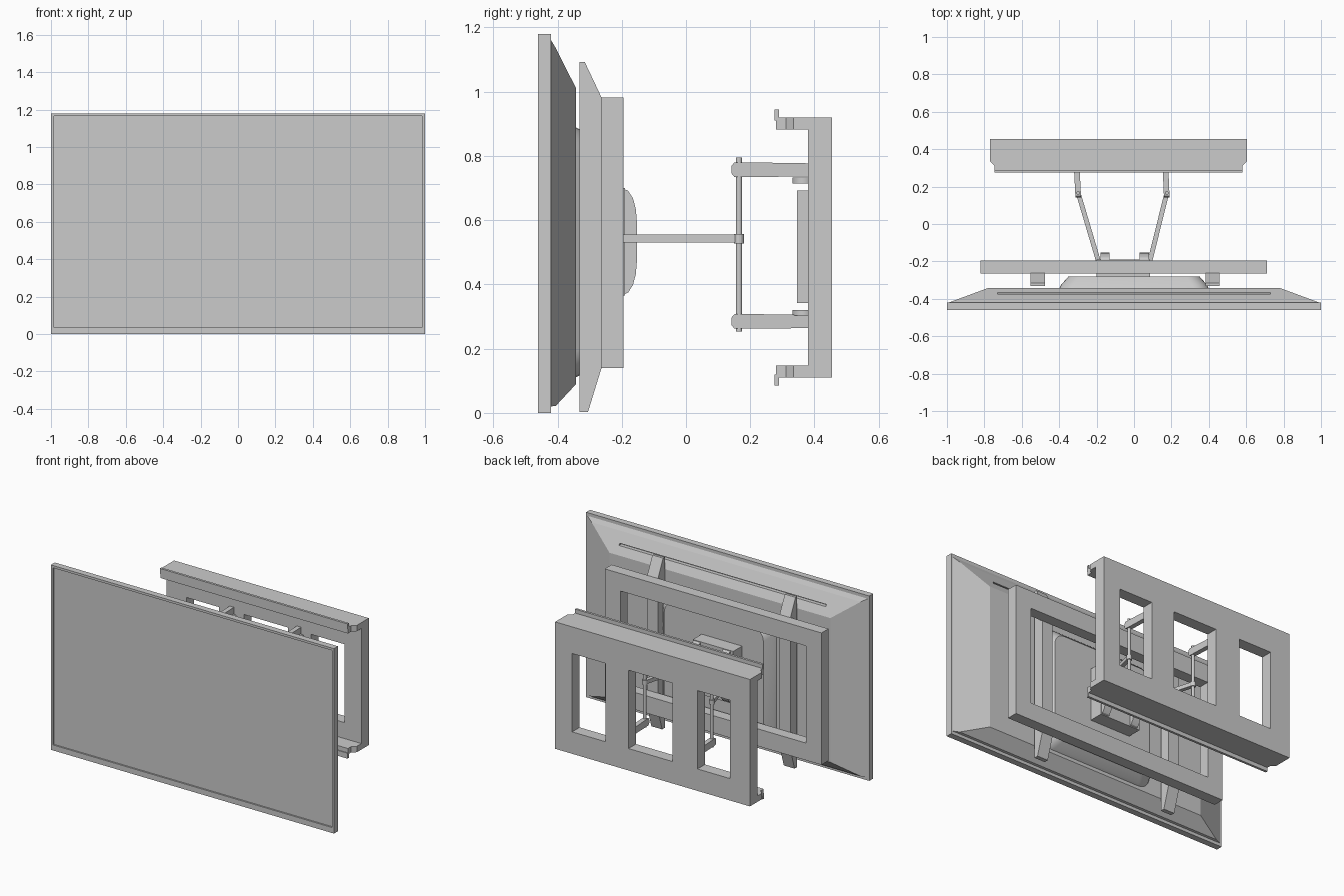
import bpy, bmesh, math
from mathutils import Vector

if "Cube" in bpy.data.objects:
    bpy.data.objects.remove(bpy.data.objects["Cube"])


def finish(name, bm):
    bmesh.ops.remove_doubles(bm, verts=bm.verts, dist=1e-5)
    bmesh.ops.recalc_face_normals(bm, faces=bm.faces)
    me = bpy.data.meshes.new(name)
    bm.to_mesh(me)
    bm.free()
    ob = bpy.data.objects.new(name, me)
    bpy.context.collection.objects.link(ob)
    return ob


def loft(name, rings):
    """Skin a list of equal-length point rings and cap both ends."""
    bm = bmesh.new()
    vs = [[bm.verts.new(p) for p in r] for r in rings]
    n = len(vs[0])
    for a, b in zip(vs, vs[1:]):
        for i in range(n):
            j = (i + 1) % n
            bm.faces.new((a[i], a[j], b[j], b[i]))
    bm.faces.new(vs[0])
    bm.faces.new(vs[-1])
    return finish(name, bm)


def box(name, x0, x1, y0, y1, z0, z1):
    return loft(name, [rect(x0, x1, z0, z1, y) for y in (y0, y1)])


def rect(x0, x1, z0, z1, y):
    return [(x0, y, z0), (x1, y, z0), (x1, y, z1), (x0, y, z1)]


def round_rect(hw, z0, z1, y, r, seg=6):
    pts = []
    for cx, cz, a0 in ((hw - r, z1 - r, 0), (r - hw, z1 - r, 90),
                       (r - hw, z0 + r, 180), (hw - r, z0 + r, 270)):
        for i in range(seg + 1):
            a = math.radians(a0 + 90 * i / seg)
            pts.append((cx + r * math.cos(a), y, cz + r * math.sin(a)))
    return pts


def side_prism(name, prof, x0, x1):
    return loft(name, [[(x, y, z) for y, z in prof] for x in (x0, x1)])


def top_prism(name, prof, z0, z1):
    return loft(name, [[(x, y, z) for x, y in prof] for z in (z0, z1)])


def strip(path, w):
    """Outline of a flat bar of width w following a path in x,y."""
    left, right = [], []
    for i, p in enumerate(path):
        a, b = Vector(path[max(i - 1, 0)]), Vector(path[min(i + 1, len(path) - 1)])
        d = (b - a).normalized() * w / 2
        left.append((p[0] - d.y, p[1] + d.x))
        right.append((p[0] + d.y, p[1] - d.x))
    return left + right[::-1]


def grid_frame(name, xs, zs, holes, y0, y1):
    """Panel of rectangular cells with some cells left open."""
    bm = bmesh.new()
    v = [[bm.verts.new((x, y0, z)) for z in zs] for x in xs]
    for i in range(len(xs) - 1):
        for k in range(len(zs) - 1):
            if (i, k) not in holes:
                bm.faces.new((v[i][k], v[i + 1][k], v[i + 1][k + 1], v[i][k + 1]))
    ext = bmesh.ops.extrude_face_region(bm, geom=bm.faces[:], use_keep_orig=True)
    for e in ext["geom"]:
        if isinstance(e, bmesh.types.BMVert):
            e.co.y = y1
    return finish(name, bm)


def cut(ob, cutter):
    m = ob.modifiers.new("cut", 'BOOLEAN')
    m.operation, m.object, m.solver = 'DIFFERENCE', cutter, 'EXACT'
    bpy.context.view_layer.objects.active = ob
    bpy.ops.object.modifier_apply(modifier=m.name)
    bpy.data.objects.remove(cutter)


def cylinder(name, x, y, r, z0, z1, n=16):
    return top_prism(name, [(x + r * math.cos(2 * math.pi * i / n),
                             y + r * math.sin(2 * math.pi * i / n)) for i in range(n)], z0, z1)


# Screen: bezel ring plus recessed panel
grid_frame("bezel", (-1, -0.985, 0.985, 1), (0, 0.035, 1.165, 1.18), {(1, 1)}, -0.46, -0.42)
box("display_panel", -0.987, 0.987, -0.45, -0.42, 0.033, 1.167)

# Tapered back shell with upper slot
shell = loft("back_shell", [rect(-0.99, 0.99, 0.02, 1.16, -0.42),
                            rect(-0.95, 0.95, 0.022, 1.135, -0.405),
                            rect(-0.78, 0.78, 0.09, 1.01, -0.342)])
cut(shell, box("slot_cutter", -0.73, 0.73, -0.392, -0.36, 1.06, 1.072))

# Raised rounded housing on the back, with side vents
housing = loft("rear_housing", [round_rect(0.40, 0.11, 0.89, -0.345, 0.08),
                                round_rect(0.39, 0.12, 0.88, -0.325, 0.08),
                                round_rect(0.35, 0.16, 0.84, -0.28, 0.07)])
for i in range(8):
    z = 0.34 + i * 0.045
    cut(housing, box("vent_cutter", 0.365, 0.42, -0.322, -0.302, z, z + 0.025))

# Screen-side mounting frame
grid_frame("screen_mount_frame", (-0.82, -0.71, 0.60, 0.71), (0.14, 0.25, 0.87, 0.982),
           {(1, 1)}, -0.265, -0.195)

# Vertical hook rails between screen and frame
rail = [(-0.332, 1.092), (-0.315, 1.092), (-0.263, 0.982), (-0.263, 0.14),
        (-0.305, 0.003), (-0.332, 0.003)]
for x in (-0.515, 0.42):
    side_prism("hook_rail", rail, x - 0.038, x + 0.038)

# Central plate and its curved flanges
box("center_plate", -0.2, 0.085, -0.282, -0.19, 0.365, 0.70)
half = [(-0.195, 0.165), (-0.18, 0.158), (-0.165, 0.135), (-0.156, 0.1), (-0.152, 0.05)]
flange = [(y, 0.533 + h) for y, h in half] + [(y, 0.533 - h) for y, h in half[::-1]]
for x in (-0.155, 0.055):
    side_prism("curved_flange", flange, x - 0.025, x + 0.025)

# Wall-side frame with three windows
zs = (0.11, 0.25, 0.75, 0.92)
grid_frame("wall_frame", (-0.77, -0.63, -0.40, -0.225, 0.087, 0.25, 0.485, 0.605), zs,
           {(1, 1), (3, 1), (5, 1)}, 0.38, 0.455)

# Top and bottom ledges with chamfered ends and lips
ledge = [(-0.77, 0.38), (0.605, 0.38), (0.605, 0.335), (0.58, 0.312), (0.58, 0.28),
         (-0.745, 0.28), (-0.745, 0.312), (-0.77, 0.335)]
for s in (1, -1):
    z_in, z_out, z_lip = (0.515 + s * d for d in (0.367, 0.405, 0.43))
    top_prism("wall_ledge", ledge, *sorted((z_in, z_out)))
    box("ledge_lip", -0.745, 0.58, 0.275, 0.29, *sorted((0.515 + s * 0.395, z_lip)))

# Folding arms, one set per side
for x_plate, x_rod, x_wall, x_bar in ((-0.19, -0.298, -0.31, -0.3125), (0.085, 0.175, 0.165, 0.1685)):
    top_prism("swing_arm", strip([(x_plate, -0.2), (x_rod, 0.165)], 0.025), 0.53, 0.555)
    cylinder("swing_arm_eye", x_rod, 0.165, 0.016, 0.528, 0.557)
    cylinder("pivot_rod", x_rod, 0.165, 0.01, 0.253, 0.795)
    box("hinge_plate", x_bar - 0.05, x_bar + 0.05, 0.345, 0.382, 0.342, 0.692)
    for zc in (0.757, 0.285):
        arm = [(0.142, zc - 0.012), (0.15, zc - 0.022), (0.18, zc - 0.023), (0.38, zc - 0.021),
               (0.38, zc + 0.02), (0.18, zc + 0.023), (0.15, zc + 0.022), (0.142, zc + 0.012)]
        ob = side_prism("wall_arm", arm, x_rod - 0.015, x_rod + 0.015)
        for v in ob.data.vertices:
            v.co.x += (x_wall - x_rod) * (v.co.y - 0.142) / 0.238
    for zc in (0.723, 0.312):
        cylinder("hinge_tab", x_wall, 0.365, 0.034, zc - 0.009, zc + 0.009)

# Smooth only the gently curved surfaces
for ob in bpy.context.scene.objects:
    ob.select_set(ob.name.startswith(("pivot_rod", "rear_housing", "curved_flange", "hinge_tab")))
bpy.context.view_layer.objects.active = housing
bpy.ops.object.shade_smooth_by_angle(angle=math.radians(30))
